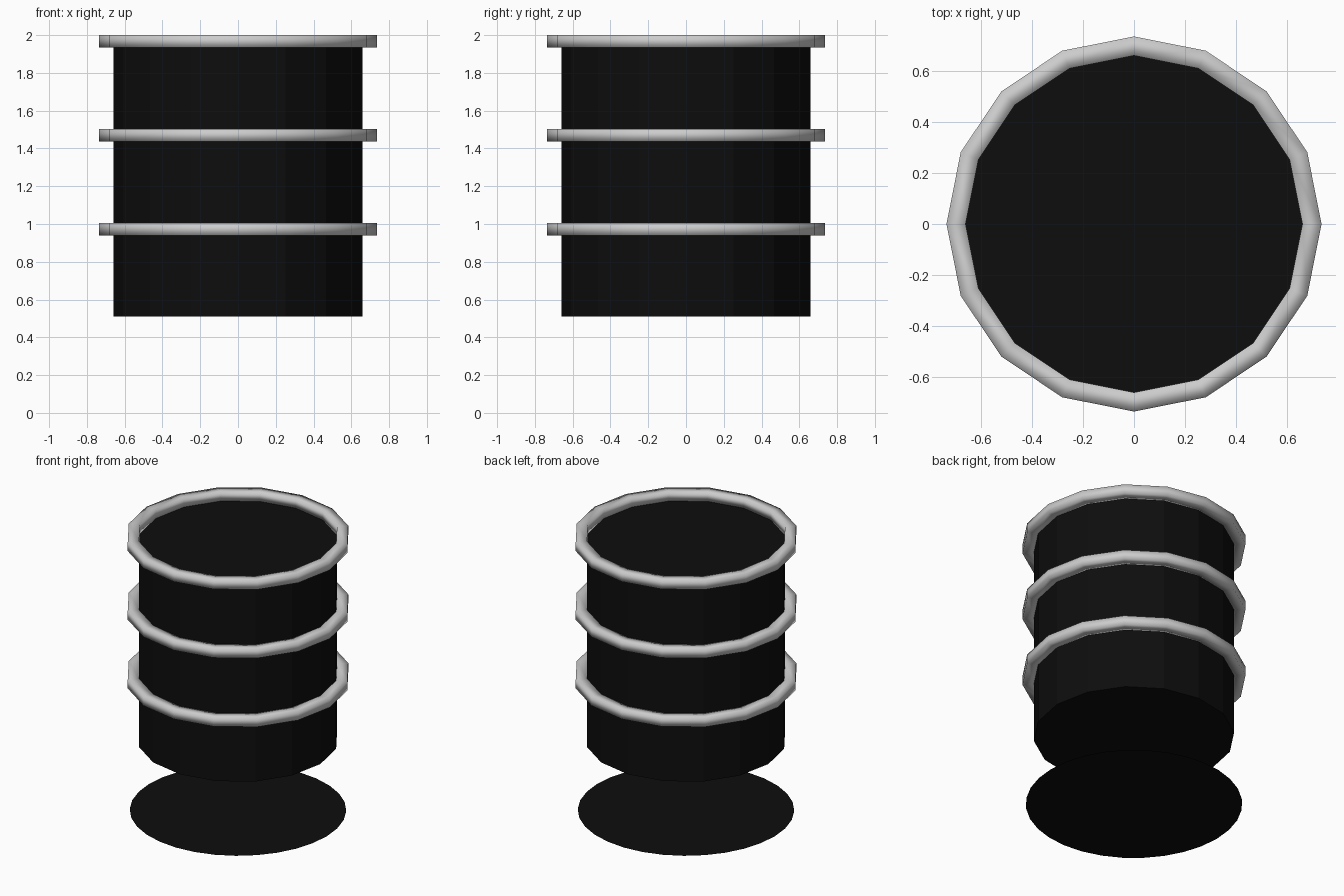
import bpy, bmesh, math

if "Cube" in bpy.data.objects:
    bpy.data.objects.remove(bpy.data.objects["Cube"])


def material(name, value):
    m = bpy.data.materials.new(name)
    m.diffuse_color = (value, value, value, 1)
    m.use_nodes = True
    m.node_tree.nodes["Principled BSDF"].inputs["Base Color"].default_value = m.diffuse_color
    return m


black = material("black", 0.004)
grey = material("light_grey", 0.6)

SIDES = 16
BODY_R = 0.66
BAND_R = 0.735
BAND_H = 0.065


def circle(bm, radius, z, sides):
    return [bm.verts.new((radius * math.cos(2 * math.pi * i / sides),
                          radius * math.sin(2 * math.pi * i / sides), z))
            for i in range(sides)]


def bridge(bm, low, high):
    n = len(low)
    for i in range(n):
        j = (i + 1) % n
        bm.faces.new((low[i], low[j], high[j], high[i]))


def finish(bm, name, mat, smooth=False):
    bmesh.ops.recalc_face_normals(bm, faces=bm.faces)
    mesh = bpy.data.meshes.new(name)
    for f in bm.faces:
        f.smooth = smooth
    bm.to_mesh(mesh)
    bm.free()
    mesh.materials.append(mat)
    obj = bpy.data.objects.new(name, mesh)
    bpy.context.collection.objects.link(obj)
    return obj


# Drum body, its lid recessed below the top rim
bm = bmesh.new()
low = circle(bm, BODY_R, 0.51, SIDES)
high = circle(bm, BODY_R, 2 - BAND_H, SIDES)
bridge(bm, low, high)
bm.faces.new(high)
bm.faces.new(low[::-1])
finish(bm, "drum_body", black)

# Square-section bands, softly shaded all round
for name, top in (("lower_band", 1.005), ("middle_band", 1.503), ("top_rim", 2.0)):
    bm = bmesh.new()
    loops = [circle(bm, r, z, SIDES) for r, z in (
        (BODY_R, top - BAND_H), (BAND_R, top - BAND_H),
        (BAND_R, top), (BODY_R, top))]
    for k in range(4):
        bridge(bm, loops[k], loops[(k + 1) % 4])
    finish(bm, name, grey, smooth=True)

# Flat ground disc below the floating drum
bm = bmesh.new()
bm.faces.new(circle(bm, 0.711, 0, 32))
finish(bm, "base_disc", black)
